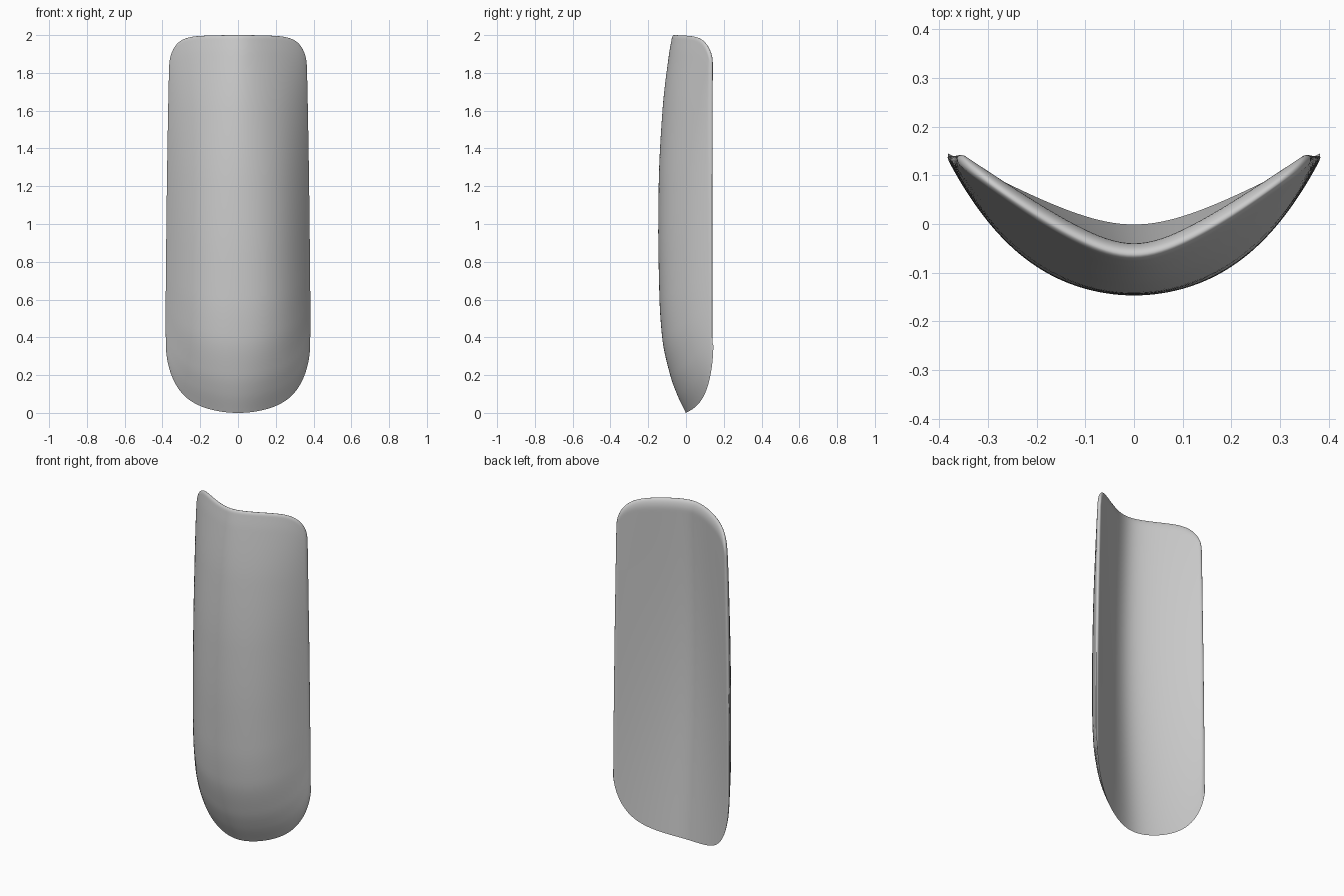
import bpy, bmesh
from math import sqrt, pi, cos, sin

cube = bpy.data.objects.get("Cube")
if cube:
    bpy.data.objects.remove(cube)


def curve(points):
    """Smooth interpolation through (position, value) points."""
    xs, ys = zip(*points)
    n = len(xs)
    slope = [(ys[i + 1] - ys[i]) / (xs[i + 1] - xs[i]) for i in range(n - 1)]
    tan = [slope[0]] + [0 if a * b <= 0 else 2 * a * b / (a + b)
                        for a, b in zip(slope, slope[1:])] + [slope[-1]]

    def at(x):
        x = min(max(x, xs[0]), xs[-1])
        i = max(k for k in range(n - 1) if xs[k] <= x)
        h = xs[i + 1] - xs[i]
        u = (x - xs[i]) / h
        return (ys[i] * (1 + 2 * u) * (1 - u) ** 2 + ys[i + 1] * u * u * (3 - 2 * u)
                + h * u * (1 - u) * (tan[i] * (1 - u) - tan[i + 1] * u))
    return at


# Half width by height, and the share of full thickness along the height
half_width = curve([(0, .375), (.35, .382), (.5, .383), (1, .379),
                    (1.6, .37), (1.85, .364), (2, .356)])
depth_along = curve([(0, 0), (.05, .35), (.1, .61), (.2, .91), (.3, .99), (.42, 1),
                     (.6, .94), (.8, .73), (.95, .42), (1, .27)])


def corner(a, power):
    """Rim rise from the middle (0) to the side (1), with a round corner."""
    return 1 - sqrt(max(0, 1 - a ** power))


def valley(x, t):
    """Soft valley across the back that sharpens towards the top."""
    soft = .15 - .05 * t
    return -.001 - .036 * t + (.56 + .12 * t) * (sqrt(x * x + soft * soft) - soft)


def bulge(x):
    """Front surface at its deepest height."""
    return -.147 + 1.3 * x ** 2 + 4.3 * x ** 4


def round_off(value, start):
    """Elliptical fall-off that closes the rim."""
    return 1 if value <= start else sqrt(max(0, 1 - ((value - start) / (1 - start)) ** 2))


def shell_point(s, t, is_front):
    a = abs(s)
    low = .12 * a * a + .24 * corner(a, 6)
    high = 2 - .012 * a * a - .15 * corner(a, 8)
    z = low * (1 - t) + high * t
    x = s * half_width(z)
    line = valley(x, t)
    share = depth_along(t) ** (1 - .6 * a ** 8)
    front = line - (valley(x, .45) - bulge(x)) * share
    # The back is also hollowed lengthwise, fading out at the sides
    back = line - .04 * sin(pi * t) * (1 - a * a)
    # Both skins close onto a rim nearer the front
    rim = front + .25 * (back - front)
    if is_front:
        y = rim + (front - rim) * round_off(t, .992) * round_off(a, .985)
    else:
        y = rim + (back - rim) * round_off(t, .97) * round_off(a, .95)
    return (x, y, z)


COLS, ROWS = 80, 80
across = [-cos(pi * i / COLS) for i in range(COLS + 1)]
along = [(1 - cos(pi * j / ROWS)) / 2 for j in range(ROWS + 1)]

# Shield: front and back skins welded along the rim
bm = bmesh.new()
for is_front in (True, False):
    grid = [[bm.verts.new(shell_point(s, t, is_front)) for s in across] for t in along]
    for lower, upper in zip(grid, grid[1:]):
        for i in range(COLS):
            quad = [lower[i], lower[i + 1], upper[i + 1], upper[i]]
            bm.faces.new(quad if is_front else quad[::-1])
bmesh.ops.remove_doubles(bm, verts=bm.verts, dist=.00005)
bmesh.ops.recalc_face_normals(bm, faces=bm.faces)
mesh = bpy.data.meshes.new("curved_shield")
bm.to_mesh(mesh)
bm.free()
shield = bpy.data.objects.new("curved_shield", mesh)
bpy.context.collection.objects.link(shield)

# Plain grey
grey = bpy.data.materials.new("plain_grey")
grey.use_nodes = True
colour = (.6, .6, .6, 1)
grey.diffuse_color = colour
grey.node_tree.nodes["Principled BSDF"].inputs["Base Color"].default_value = colour
mesh.materials.append(grey)

bpy.context.view_layer.objects.active = shield
shield.select_set(True)
bpy.ops.object.shade_smooth_by_angle(angle=.7)
